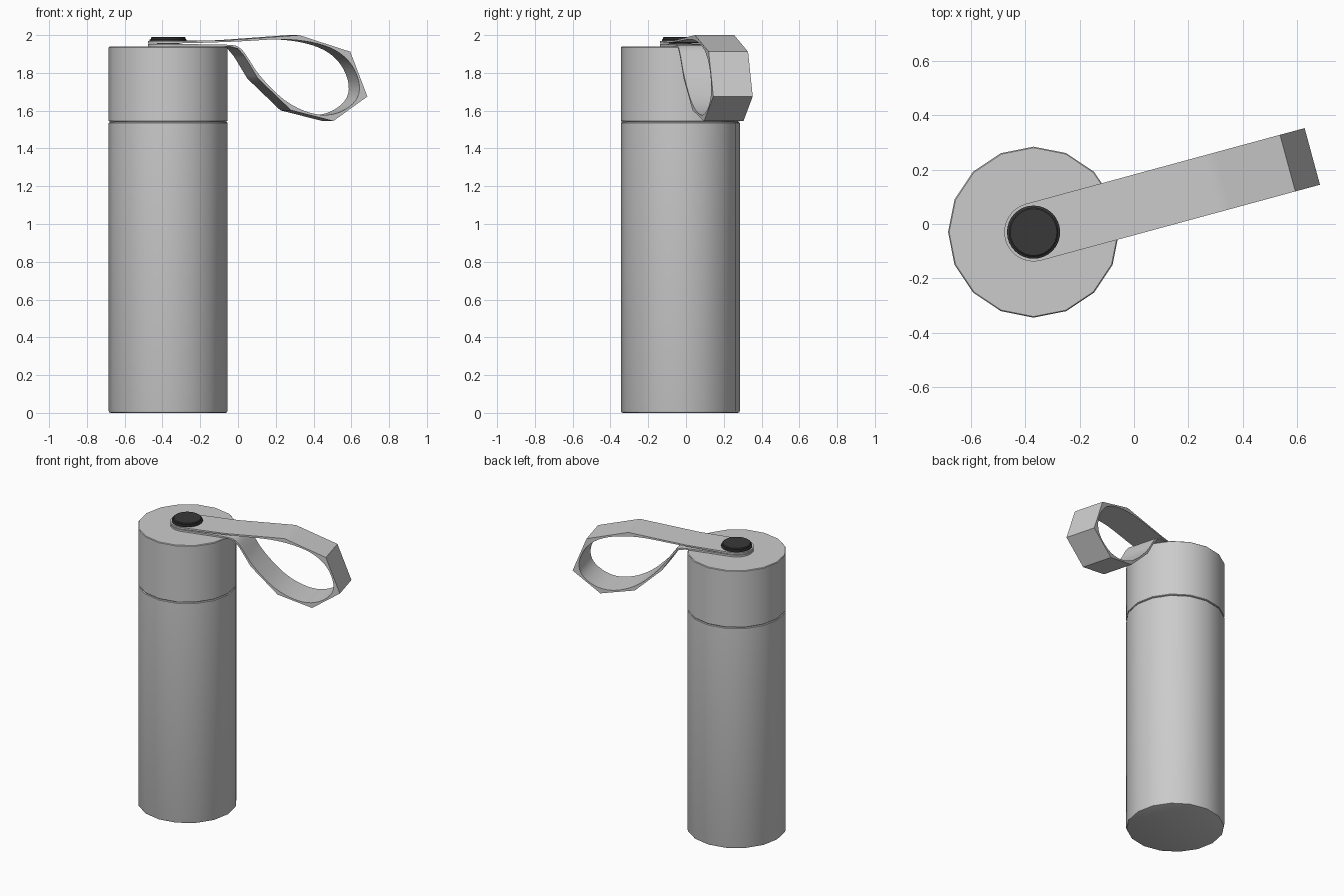
import bpy, bmesh, math
from mathutils import Vector

if "Cube" in bpy.data.objects:
    bpy.data.objects.remove(bpy.data.objects["Cube"])

CX, CY = -0.37, -0.03           # bottle axis
ANGLE = math.radians(15.2)      # strap heading
HALF_W = 0.108                  # strap half width
THICK = 0.012


def finish(name, bm, smooth_angle):
    bmesh.ops.recalc_face_normals(bm, faces=bm.faces)
    mesh = bpy.data.meshes.new(name)
    bm.to_mesh(mesh)
    bm.free()
    ob = bpy.data.objects.new(name, mesh)
    bpy.context.collection.objects.link(ob)
    ob.location = (CX, CY, 0)
    bpy.ops.object.select_all(action='DESELECT')
    ob.select_set(True)
    bpy.context.view_layer.objects.active = ob
    bpy.ops.object.shade_smooth_by_angle(angle=math.radians(smooth_angle))
    return ob


def lathe(name, profile, sides):
    """Closed solid of revolution from (radius, z) points, bottom to top."""
    bm = bmesh.new()
    rings = []
    for r, z in profile:
        rings.append([bm.verts.new((r * math.cos(2 * math.pi * i / sides),
                                    r * math.sin(2 * math.pi * i / sides), z))
                      for i in range(sides)])
    for a, b in zip(rings, rings[1:]):
        for i in range(sides):
            j = (i + 1) % sides
            bm.faces.new((a[i], a[j], b[j], b[i]))
    bm.faces.new(rings[0])
    bm.faces.new(rings[-1])
    return finish(name, bm, 35)


# Bottle body, neck showing in the seam, and cap
lathe("bottle_body", [(0.304, 0.0), (0.312, 0.003), (0.315, 0.012),
                      (0.315, 1.535), (0.311, 1.539)], 16)
lathe("neck_seam", [(0.305, 1.53), (0.305, 1.555)], 16)
lathe("cap", [(0.311, 1.542), (0.315, 1.546), (0.315, 1.935), (0.311, 1.939)], 16)

# Dark rivet holding both strap ends
dark = bpy.data.materials.new("dark_rivet")
dark.diffuse_color = (0.04, 0.04, 0.04, 1)
dark.use_nodes = True
dark.node_tree.nodes["Principled BSDF"].inputs["Base Color"].default_value = dark.diffuse_color
rivet = lathe("strap_rivet", [(0.06, 1.935), (0.06, 1.967), (0.098, 1.967), (0.098, 1.976),
                              (0.091, 1.98), (0.091, 1.987), (0.086, 1.991)], 32)
rivet.data.materials.append(dark)

# Strap loop: coarse outer path (distance from axis, z), smooth inner curve
path = [Vector(p) for p in [
    (0, 1.968), (0.3, 1.973), (0.69, 2.0), (0.97, 1.912), (1.064, 1.675),
    (0.877, 1.545), (0.645, 1.602), (0.464, 1.77), (0.39, 1.888),
    (0.355, 1.928), (0.31, 1.94), (0, 1.94)]]
STEPS = 8
stations = []                   # (outer, inner, half width)
for i in range(1, len(path) - 1):
    p = path[i]
    a = path[0] if i == 1 else (path[i - 1] + p) / 2
    b = path[-1] if i == len(path) - 2 else (p + path[i + 1]) / 2
    for k in range(STEPS + (i == len(path) - 2)):
        t = k / STEPS
        outer = a.lerp(p, 2 * t) if t < 0.5 else p.lerp(b, 2 * t - 1)
        curve = a.lerp(p, t).lerp(p.lerp(b, t), t)
        tan = p.lerp(b, t) - a.lerp(p, t)
        inner = curve + Vector((tan.y, -tan.x)).normalized() * THICK
        stations.append((outer, inner, HALF_W))


# Rounded strap ends around the rivet
def round_end(z_out, z_in):
    return [(Vector((-HALF_W * math.sin(q), z_out)), Vector((-HALF_W * math.sin(q), z_in)),
             max(HALF_W * math.cos(q), 0.004))
            for q in [math.pi / 2 * k / 8 for k in range(1, 9)]]


first, last = stations[0], stations[-1]
stations = (round_end(first[0].y, first[1].y)[::-1] + stations
            + round_end(last[0].y, last[1].y))

ux, uy = math.cos(ANGLE), math.sin(ANGLE)
bm = bmesh.new()
rows = []
for outer, inner, w in stations:
    rows.append([bm.verts.new((p.x * ux - v * uy, p.x * uy + v * ux, p.y))
                 for p, v in ((outer, -w), (outer, w), (inner, w), (inner, -w))])
for a, b in zip(rows, rows[1:]):
    for i in range(4):
        j = (i + 1) % 4
        bm.faces.new((a[i], a[j], b[j], b[i]))
bm.faces.new(rows[0])
bm.faces.new(rows[-1])
finish("strap_loop", bm, 40)
